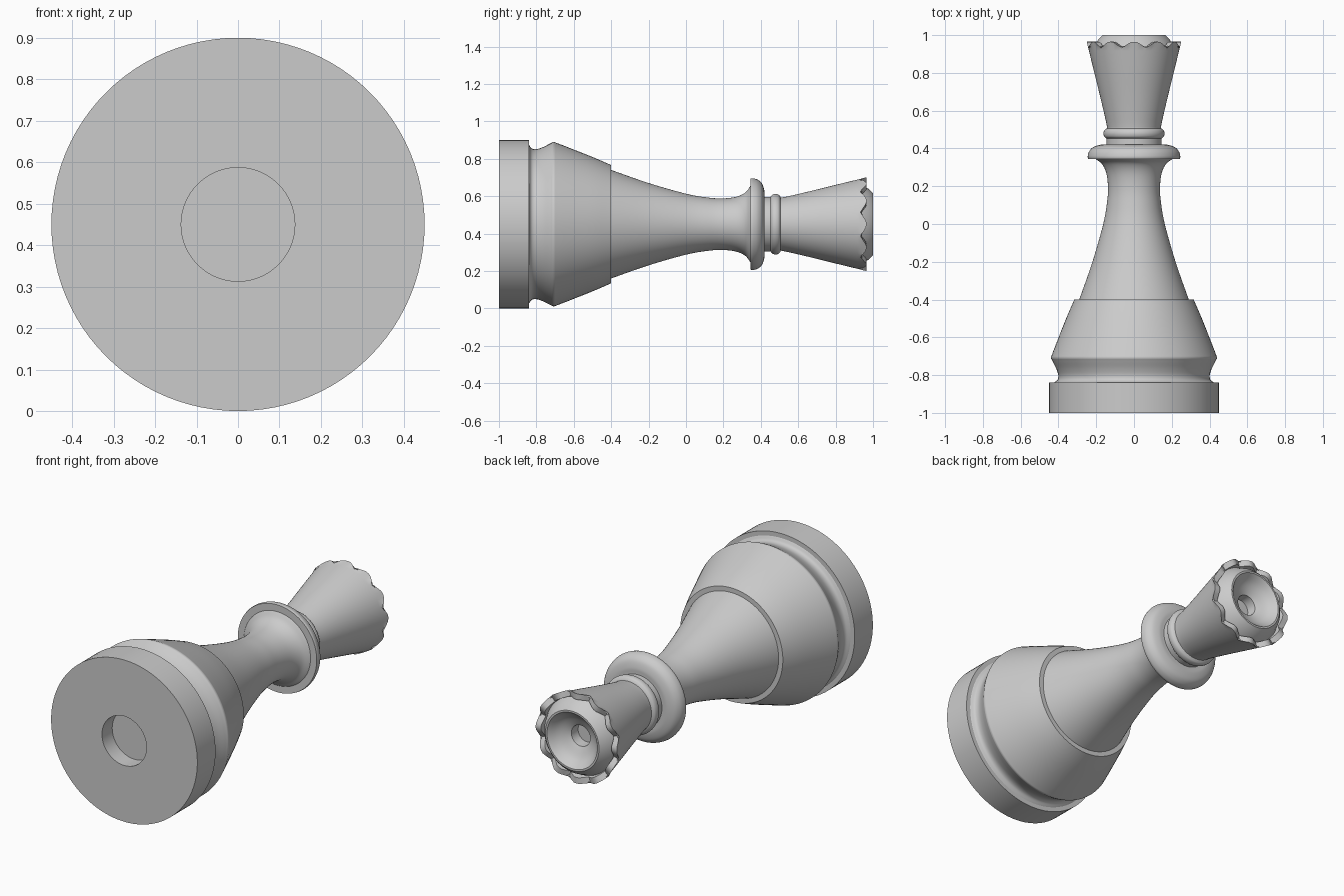
import bpy
import bmesh
import math
from mathutils import Vector

cube = bpy.data.objects.get("Cube")
if cube:
    bpy.data.objects.remove(cube, do_unlink=True)

RADIUS = 0.45      # base radius, also the height of the lying axis
SEGMENTS = 96
TEETH = 12

grey = bpy.data.materials.new("plain_grey")
grey.use_nodes = True
colour = (0.6, 0.6, 0.6, 1)
grey.diffuse_color = colour
grey.node_tree.nodes["Principled BSDF"].inputs["Base Color"].default_value = colour


def curve(points, steps=6):
    """Smooth (radius, y) run through the given points."""
    p = [Vector(q) for q in points]
    p = [2 * p[0] - p[1]] + p + [2 * p[-1] - p[-2]]
    out = []
    for a, b, c, d in zip(p, p[1:], p[2:], p[3:]):
        for i in range(steps):
            t = i / steps
            out.append(0.5 * (2 * b + (c - a) * t + (2 * a - 5 * b + 4 * c - d) * t * t
                              + (3 * b - a - 3 * c + d) * t ** 3))
    return [tuple(v) for v in out] + [points[-1]]


def lathe(name, profile, shape=None):
    """Turn a (radius, y) profile about the y axis."""
    bm = bmesh.new()
    verts = [bm.verts.new((r, y, 0)) for r, y in profile]
    edges = [bm.edges.new(pair) for pair in zip(verts, verts[1:])]
    bmesh.ops.spin(bm, geom=verts + edges, cent=(0, 0, 0), axis=(0, 1, 0),
                   angle=math.tau, steps=SEGMENTS)
    bmesh.ops.remove_doubles(bm, verts=bm.verts, dist=0.0002)
    if shape:
        for v in bm.verts:
            shape(v)
    bmesh.ops.translate(bm, verts=bm.verts, vec=(0, 0, RADIUS))
    bmesh.ops.recalc_face_normals(bm, faces=bm.faces)
    mesh = bpy.data.meshes.new(name)
    bm.to_mesh(mesh)
    bm.free()
    mesh.materials.append(grey)
    obj = bpy.data.objects.new(name, mesh)
    bpy.context.collection.objects.link(obj)
    bpy.ops.object.select_all(action='DESELECT')
    obj.select_set(True)
    bpy.context.view_layer.objects.active = obj
    bpy.ops.object.shade_smooth_by_angle(angle=math.radians(30))
    return obj


# Base disc with a round recess underneath
lathe("base", [(0, -0.91), (0.137, -0.91), (0.137, -1), (RADIUS, -1),
               (RADIUS, -0.84), (0.3, -0.84), (0, -0.84)])

# Grooved skirt that ends in a small step
lathe("skirt", [(0, -0.845), (0.425, -0.845)]
      + curve([(0.425, -0.84), (0.405, -0.825), (0.401, -0.8), (0.412, -0.765),
               (0.432, -0.725), (0.439, -0.708), (0.432, -0.685),
               (0.395, -0.59), (0.355, -0.49), (0.316, -0.4)])
      + [(0.25, -0.4), (0, -0.4)])

# Waisted stem flaring into the collar
lathe("stem", [(0, -0.42)]
      + curve([(0.297, -0.42), (0.29, -0.4), (0.22, -0.2), (0.163, 0), (0.142, 0.12),
               (0.138, 0.2), (0.147, 0.27), (0.17, 0.318), (0.205, 0.345)])
      + [(0, 0.35)])

# Collar with a flat underside and rounded top
lathe("collar", [(0, 0.345), (0.243, 0.345)]
      + curve([(0.243, 0.345), (0.245, 0.36), (0.237, 0.385), (0.216, 0.407),
               (0.18, 0.419), (0.15, 0.42)])
      + [(0, 0.42)])

# Neck with a rounded ring
lathe("neck", [(0, 0.41), (0.146, 0.41), (0.146, 0.452)]
      + curve([(0.148, 0.454), (0.158, 0.463), (0.162, 0.479), (0.158, 0.495), (0.148, 0.504)])
      + [(0.142, 0.506), (0.142, 0.52), (0, 0.52)])


# Crown with a notched rim, sloping cap and hollow top
def notch(v):
    if v.co.y > 0.955 and math.hypot(v.co.x, v.co.z) > 0.2:
        turn = math.atan2(v.co.z, v.co.x) * TEETH / math.tau
        gap = abs(turn - round(turn)) * 2
        v.co.y -= 0.032 * max(0, gap - 0.2) / 0.8


lathe("crown", [(0, 0.505)]
      + curve([(0.141, 0.505), (0.15, 0.55), (0.178, 0.67), (0.215, 0.82), (0.25, 0.965)])
      + [(0.217, 0.965), (0.213, 0.93), (0.19, 0.975), (0.165, 1.0), (0.155, 1.0)]
      + curve([(0.155, 1.0), (0.115, 0.957), (0.058, 0.925)])
      + [(0.055, 0.87), (0, 0.87)], notch)
